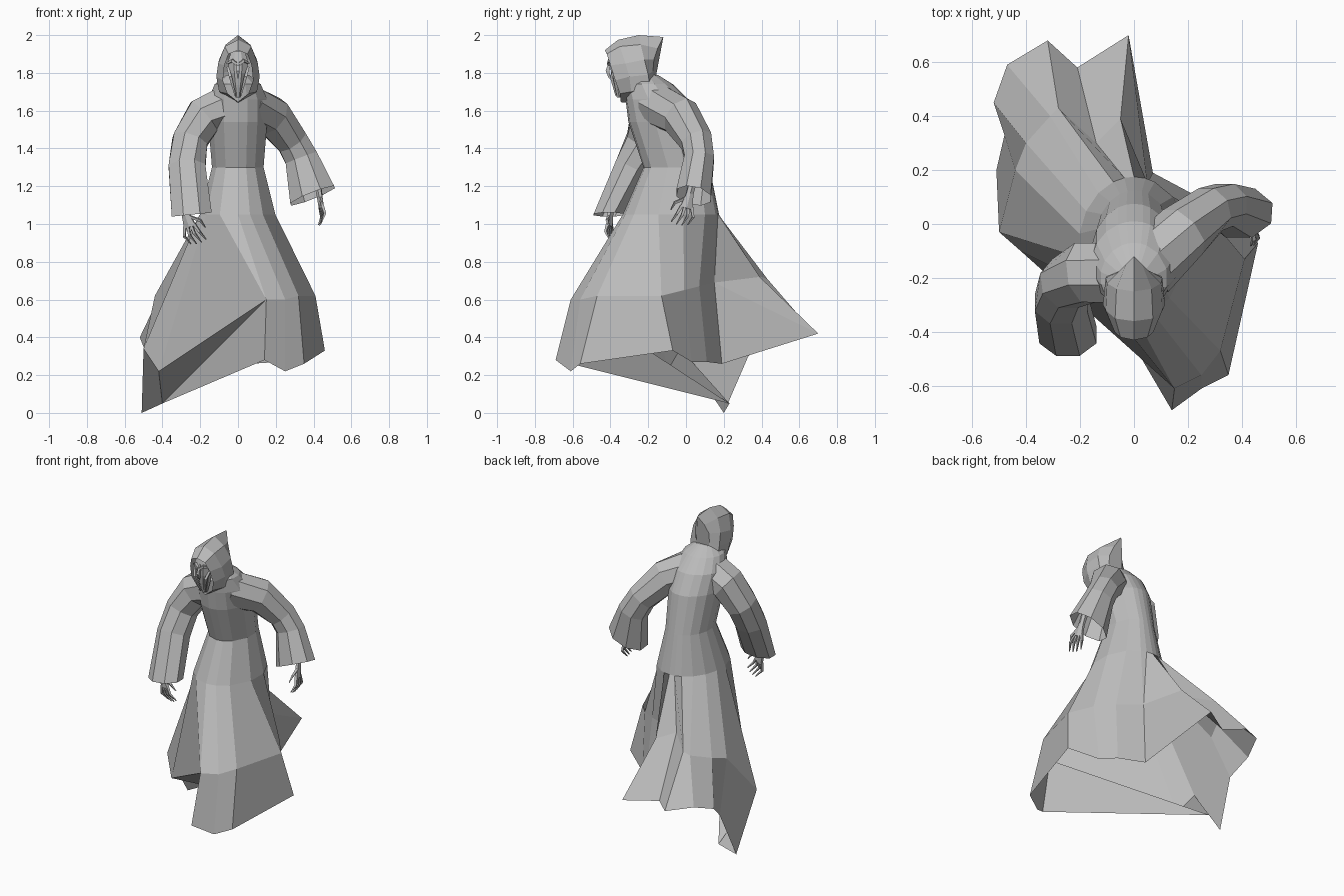
import bpy
import bmesh
import math
from mathutils import Vector

cube = bpy.data.objects.get("Cube")
if cube:
    bpy.data.objects.remove(cube, do_unlink=True)

# One plain grey for everything
grey = bpy.data.materials.new("plain_grey")
grey.use_nodes = True
tone = (0.5, 0.5, 0.5, 1.0)
grey.diffuse_color = tone
grey.node_tree.nodes["Principled BSDF"].inputs["Base Color"].default_value = tone


def loft(name, rings, cap_start=False, cap_end=False):
    """Skin a list of equal-length closed rings with flat faces, merging shared points."""
    bm = bmesh.new()
    loops = [[bm.verts.new(p) for p in ring] for ring in rings]
    for a, b in zip(loops, loops[1:]):
        for i in range(len(a)):
            bm.faces.new((a[i - 1], b[i - 1], b[i], a[i]))
    if cap_start:
        bm.faces.new(loops[0])
    if cap_end:
        bm.faces.new(loops[-1][::-1])
    bmesh.ops.remove_doubles(bm, verts=bm.verts, dist=0.0005)
    mesh = bpy.data.meshes.new(name)
    bm.to_mesh(mesh)
    bm.free()
    mesh.materials.append(grey)
    obj = bpy.data.objects.new(name, mesh)
    bpy.context.collection.objects.link(obj)


def tube(name, path, radii, sides, ref, end_dir=None, cap_start=True, cap_end=True):
    """Sweep an elliptical section along a path; radii are (along ref, across)."""
    path = [Vector(p) for p in path]
    rings = []
    for k, p in enumerate(path):
        d = path[min(k + 1, len(path) - 1)] - path[max(k - 1, 0)]
        if end_dir and k == len(path) - 1:
            d = Vector(end_dir)
        d.normalize()
        u = Vector(ref)
        u = (u - d * u.dot(d)).normalized()
        v = u.cross(d)
        ru, rv = radii[k]
        angles = [math.tau * (i + 0.5) / sides for i in range(sides)]
        rings.append([p + u * ru * math.cos(a) + v * rv * math.sin(a) for a in angles])
    loft(name, rings, cap_start, cap_end)


# Robe: each fold has a waist angle, a knee point and a hem point
front_knee, front_hem = (.15, -.61, .60), (.14, -.69, .28)
back_knee, tail = (.05, .15, .69), (-.02, .70, .42)
side_hem = (-.40, .23, .05)
folds = [
    (-90, front_knee, front_hem),
    (-72, (.25, -.56, .60), (.25, -.61, .22)),
    (-50, (.32, -.47, .62), (.35, -.56, .26)),
    (-15, (.41, -.13, .62), (.46, -.07, .33)),
    (15, (.31, -.01, .65), (.30, .03, .27)),
    (45, (.20, .07, .67), (.22, .11, .27)),
    (68, back_knee, (.07, .19, .26)),
    (78, back_knee, tail),
    (90, (-.05, .39, .72), tail),
    (100, (-.14, .30, .75), (-.21, .58, .42)),
    (112, (-.28, .43, .71), (-.32, .68, .42)),
    (130, (-.31, .40, .68), (-.47, .59, .45)),
    (150, (-.40, .30, .65), (-.52, .45, .40)),
    (170, (-.44, .20, .62), (-.48, .33, .30)),
    (190, (-.50, -.03, .34), (-.51, .20, .00)),
    (215, (-.42, -.10, .22), side_hem),
    (242, front_knee, side_hem),
]
# Body sections: height, centre y, half width, half depth
sections = [
    (1.79, -.22, .06, .07),
    (1.74, -.20, .125, .13),
    (1.66, -.155, .16, .165),
    (1.54, -.115, .16, .19),
    (1.30, -.05, .14, .175),
    (1.05, -.08, .205, .255),
]
rings = []
for z, cy, rx, ry in sections:
    rings.append([(rx * math.cos(math.radians(f[0])),
                   cy + ry * math.sin(math.radians(f[0])), z) for f in folds])
rings.append([f[1] for f in folds])
rings.append([f[2] for f in folds])
loft("robe", rings, cap_start=True)

# Wide open sleeves
tube("left_sleeve",
     [(.04, -.17, 1.63), (.18, -.03, 1.57), (.285, .055, 1.44), (.335, .07, 1.35), (.395, .04, 1.15)],
     [(.12, .12), (.11, .11), (.09, .09), (.085, .095), (.10, .135)],
     8, (0, 1, 0), end_dir=(.4, -.2, -1), cap_end=False)
tube("right_sleeve",
     [(-.04, -.18, 1.63), (-.18, -.18, 1.57), (-.255, -.22, 1.44), (-.27, -.29, 1.30), (-.245, -.41, 1.05)],
     [(.12, .12), (.12, .11), (.105, .10), (.095, .105), (.085, .115)],
     8, (0, 1, 0), end_dir=(.1, 0, -1), cap_end=False)


def hand(side, wrist, forward, spread, curl):
    """Bony hand: flat palm, four bent fingers and a thumb."""
    wrist, forward = Vector(wrist), Vector(forward).normalized()
    spread, curl = Vector(spread).normalized(), Vector(curl).normalized()
    knuckle = wrist + forward * .08
    tube(side + "_palm", [wrist - forward * .08, wrist, knuckle],
         [(.022, .02), (.022, .016), (.038, .014)], 6, spread)
    for k in range(4):
        off = k - 1.5
        root = knuckle + spread * off * .018 - forward * .01
        joint = root + forward * .05 + spread * off * .012 - curl * .005
        tip = joint + forward * (.055 - abs(off) * .008) + curl * .03
        tube(f"{side}_finger_{k + 1}", [root, joint, tip],
             [(.011, .011), (.009, .009), (.003, .003)], 4, spread)
    root = wrist + forward * .03 + spread * .02
    joint = root + spread * .04 + forward * .03 + curl * .01
    tube(side + "_thumb", [root, joint, joint + forward * .04 + curl * .02],
         [(.011, .011), (.009, .009), (.003, .003)], 4, curl)


hand("left", (.43, .02, 1.16), (.15, -.25, -1), (.2, -1, .2), (-.6, -.5, 0))
hand("right", (-.28, -.40, 1.06), (.35, -.05, -1), (1, -.4, .3), (.5, .5, 0))


def mirrored(half):
    """Close a crown-to-chin half outline into a full ring."""
    left = [(-x, y, z) for x, y, z in half]
    return left + half[-2:0:-1]


# Pointed hood: outlines from the face opening back to the peak
loft("hood", [mirrored(h) for h in (
    [(0, -.43, 1.92), (.05, -.42, 1.90), (.072, -.40, 1.84), (.08, -.375, 1.76), (.055, -.35, 1.69), (0, -.345, 1.645)],
    [(0, -.36, 1.975), (.07, -.35, 1.94), (.105, -.32, 1.85), (.115, -.30, 1.78), (.10, -.29, 1.70), (0, -.30, 1.64)],
    [(0, -.25, 2.0), (.065, -.24, 1.95), (.10, -.22, 1.87), (.105, -.20, 1.79), (.10, -.19, 1.72), (0, -.20, 1.67)],
    [(0, -.12, 1.99), (.03, -.15, 1.93), (.05, -.17, 1.87), (.05, -.175, 1.81), (.04, -.165, 1.75), (0, -.165, 1.74)],
)], cap_end=True)

# Gaunt face: long wedge with brow, nose, cheek bones and jaw
tube("face", [(0, -.36, 1.91), (0, -.365, 1.86), (0, -.36, 1.80), (0, -.35, 1.74), (0, -.345, 1.67)],
     [(.04, .03), (.058, .04), (.05, .04), (.035, .038), (.015, .022)], 8, (1, 0, 0))
tube("nose", [(0, -.40, 1.87), (0, -.415, 1.81), (0, -.405, 1.77)],
     [(.006, .006), (.012, .015), (.004, .004)], 4, (1, 0, 0))
for side, s in (("left", 1), ("right", -1)):
    tube(side + "_brow", [(s * .005, -.41, 1.845), (s * .03, -.405, 1.865), (s * .058, -.38, 1.85)],
         [(.010, .010), (.012, .012), (.006, .006)], 4, (0, 0, 1))
    tube(side + "_cheek", [(s * .055, -.37, 1.83), (s * .04, -.395, 1.78), (s * .015, -.37, 1.68)],
         [(.008, .008), (.011, .011), (.005, .005)], 4, (0, 1, 0))
